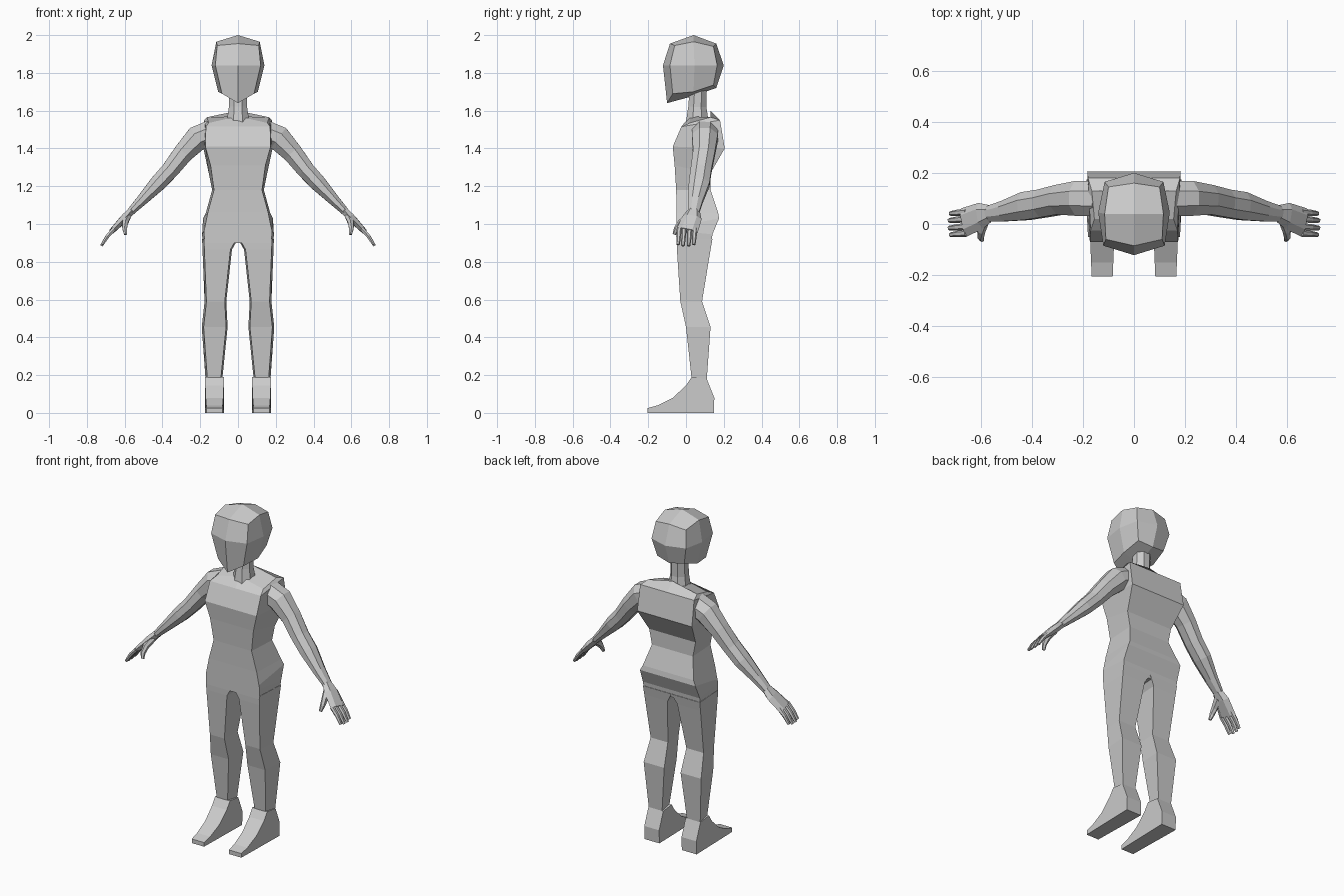
import bpy, bmesh, math
from mathutils import Vector


def loft(name, rings, mirror=False, tips=None):
    """Skin equal-length closed rings; tips = cap centres joined by quads."""
    bm = bmesh.new()
    vs = [[bm.verts.new(p) for p in r] for r in rings]
    n = len(vs[0])
    for a, b in zip(vs, vs[1:]):
        for i in range(n):
            bm.faces.new((a[i], a[(i + 1) % n], b[(i + 1) % n], b[i]))
    for k, ring in enumerate((vs[0], vs[-1])):
        if tips:
            c = bm.verts.new(tips[k])
            for i in range(0, n, 2):
                bm.faces.new((c, ring[i], ring[i + 1], ring[(i + 2) % n]))
        else:
            bm.faces.new(ring)
    bmesh.ops.recalc_face_normals(bm, faces=bm.faces)
    me = bpy.data.meshes.new(name)
    bm.to_mesh(me)
    bm.free()
    ob = bpy.data.objects.new(name, me)
    bpy.context.collection.objects.link(ob)
    if mirror:
        m = ob.modifiers.new("mirror", "MIRROR")
        m.use_mirror_merge = False
    return ob


def tube(name, path, sides=8, mirror=True):
    """path: (x, y, z, radius across, radius front-back)"""
    pts = [Vector(p[:3]) for p in path]
    rings = []
    for i, p in enumerate(path):
        t = pts[min(i + 1, len(pts) - 1)] - pts[max(i - 1, 0)]
        u = Vector((0, 1, 0)).cross(t).normalized()
        v = t.cross(u).normalized()
        ring = []
        for s in range(sides):
            a = 2 * math.pi * (s + 0.5) / sides
            ring.append(pts[i] + (u * p[3] * math.cos(a) + v * p[4] * math.sin(a))
                        / math.cos(math.pi / sides))
        rings.append(ring)
    return loft(name, rings, mirror)


# Head: three 8-point levels (front mid, front corner, side, back corner, back mid)
def head_ring(fm, fc, sd, bc, bk):
    right = [fc, sd, bc]
    left = [(-x, y, z) for x, y, z in reversed(right)]
    return [(0, *fm)] + right + [(0, *bk)] + left


loft("head", [
    head_ring((-.10, 1.64), (.085, -.07, 1.69), (.105, .04, 1.70), (.09, .145, 1.735), (.16, 1.72)),
    head_ring((-.122, 1.84), (.12, -.085, 1.84), (.14, .045, 1.84), (.115, .165, 1.84), (.2, 1.84)),
    head_ring((-.085, 1.955), (.11, -.06, 1.945), (.115, .04, 1.965), (.10, .145, 1.94), (.16, 1.955)),
], tips=[(0, .03, 1.675), (0, .04, 2.0)])

# Neck
tube("neck", [(0, .06, 1.54, .06, .06), (0, .06, 1.62, .048, .048),
              (0, .065, 1.72, .048, .045)], mirror=False)

# Torso: (front z, front y, back z, back y, half width, corner drop)
torso = [
    (.90, -.05, .90, .135, .187, 0),
    (.965, -.05, .945, .14, .19, 0),
    (.985, -.05, 1.03, .175, .185, 0),
    (1.06, -.05, 1.06, .17, .17, 0),
    (1.18, -.052, 1.18, .13, .137, 0),
    (1.31, -.06, 1.27, .13, .155, 0),
    (1.41, -.07, 1.40, .205, .183, 0),
    (1.515, -.025, 1.55, .18, .18, 0),
    (1.57, .02, 1.60, .13, .165, .035),
]
rings = []
for zf, yf, zb, yb, w, d in torso:
    f = w - .01
    rings.append([(0, yf, zf), (f, yf, zf - d), (w, yb, zb - d),
                  (0, yb, zb), (-w, yb, zb - d), (-f, yf, zf - d)])
loft("torso", rings)

# Legs: (z, inner x, outer x, front y, back y)
legs = [
    (.92, .0, .19, -.05, .14),
    (.865, .032, .188, -.048, .13),
    (.59, .062, .177, -.03, .085),
    (.455, .055, .192, 0, .13),
    (.18, .083, .172, .03, .11),
]
loft("leg", [[(xi + .008, yf, z), (xo - .01, yf, z), (xo, yb, z), (xi, yb, z)]
             for z, xi, xo, yf, yb in legs], mirror=True)

# Feet: side profile extruded across
foot = [(-.205, 0), (-.205, .025), (-.15, .04), (-.07, .08), (0, .145),
        (.03, .19), (.11, .18), (.15, .08), (.147, 0)]
loft("foot", [[(x + s * max(0, -y) * .04, y, z) for y, z in foot]
              for x, s in ((.075, 1), (.174, -1))], mirror=True)

# Arms
tube("arm", [
    (.14, .10, 1.485, .065, .07),
    (.215, .10, 1.455, .066, .068),
    (.29, .095, 1.375, .053, .058),
    (.36, .08, 1.285, .046, .055),
    (.425, .07, 1.215, .043, .055),
    (.51, .05, 1.125, .029, .04),
    (.57, .04, 1.063, .02, .03),
])

# Hands
tube("palm", [
    (.565, .04, 1.068, .02, .03),
    (.60, .032, 1.032, .021, .045),
    (.665, .006, .965, .014, .05),
], 6)
for i, (y, reach) in enumerate([(.047, .93), (.02, 1.0), (-.01, 1.0), (-.036, .93)]):
    tube("finger_%d" % (i + 1), [
        (.655, y, .975, .011, .012),
        (.655 + .038 * reach, y - .003, .975 - .042 * reach, .010, .011),
        (.655 + .068 * reach, y - .006, .975 - .09 * reach, .007, .008),
    ], 6)
tube("thumb", [
    (.585, .02, 1.04, .018, .022),
    (.598, -.025, 1.005, .015, .018),
    (.60, -.05, .975, .012, .013),
    (.595, -.062, .945, .008, .008),
], 6)
